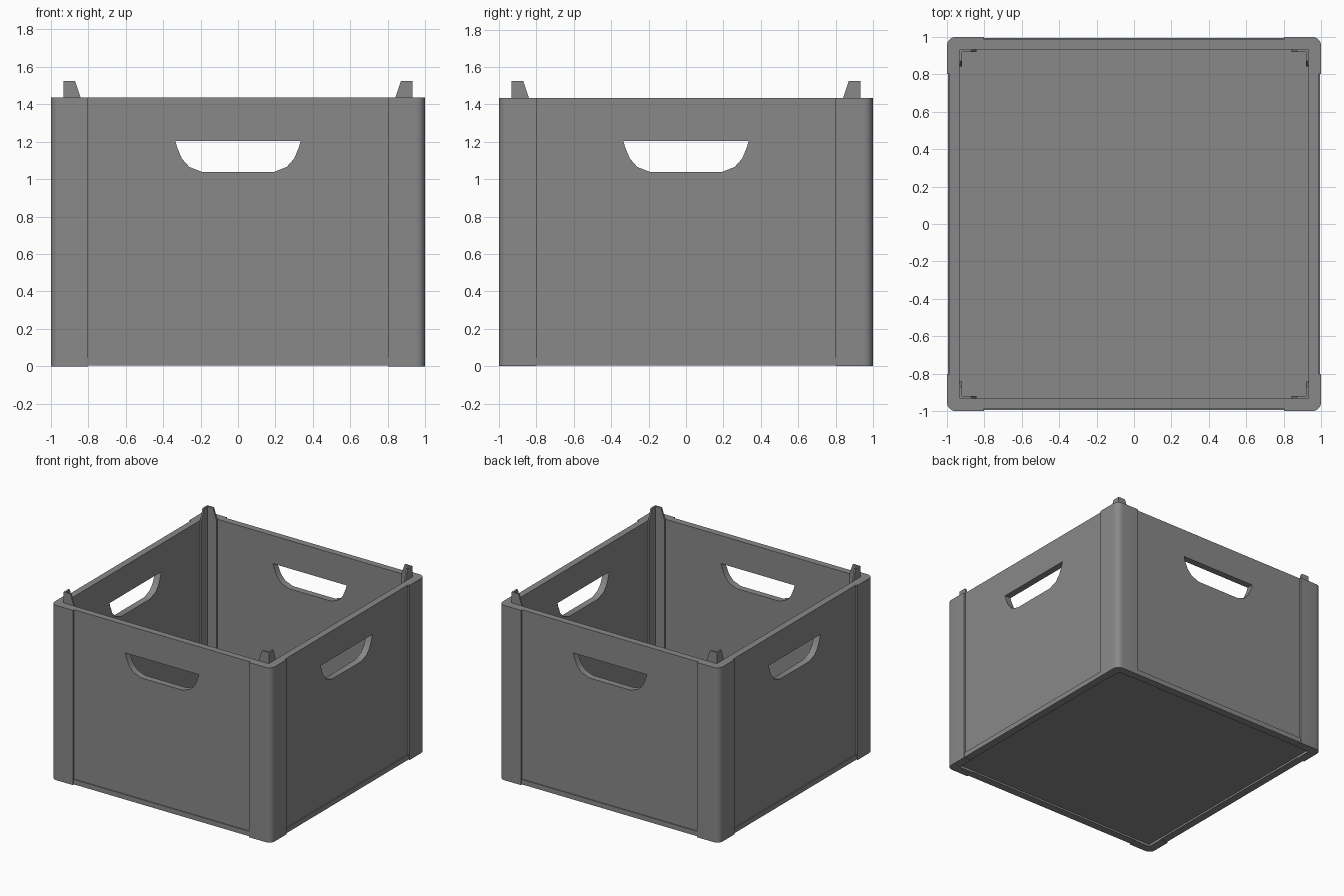
import bpy, bmesh
from math import sin, cos, pi, radians
from mathutils import Matrix, Vector

cube = bpy.data.objects.get("Cube")
if cube:
    bpy.data.objects.remove(cube, do_unlink=True)

grey = bpy.data.materials.new("mid grey plastic")
grey.use_nodes = True
colour = (0.25, 0.25, 0.25, 1)
grey.diffuse_color = colour
grey.node_tree.nodes["Principled BSDF"].inputs["Base Color"].default_value = colour

HEIGHT, OUTER, INNER, POST = 1.435, 1.0, 0.932, 0.8
FLOOR = 0.05


def prism(loops, low, high):
    """Fill outline loops (later ones are holes) and extrude from low to high."""
    bm = bmesh.new()
    edges = []
    for loop in loops:
        verts = [bm.verts.new((x, y, low)) for x, y in loop]
        edges += [bm.edges.new((v, verts[i - 1])) for i, v in enumerate(verts)]
    bmesh.ops.triangle_fill(bm, edges=edges, use_beauty=True)
    top = bmesh.ops.extrude_face_region(bm, geom=bm.faces[:])["geom"]
    bmesh.ops.translate(bm, vec=(0, 0, high - low),
                        verts=[g for g in top if isinstance(g, bmesh.types.BMVert)])
    bmesh.ops.recalc_face_normals(bm, faces=bm.faces[:])
    bmesh.ops.dissolve_limit(bm, angle_limit=0.01, verts=bm.verts[:], edges=bm.edges[:])
    return bm


def add(name, bm, matrix=Matrix()):
    mesh = bpy.data.meshes.new(name)
    bm.to_mesh(mesh)
    bm.free()
    mesh.transform(matrix)
    mesh.materials.append(grey)
    obj = bpy.data.objects.new(name, mesh)
    bpy.context.collection.objects.link(obj)
    bpy.ops.object.select_all(action="DESELECT")
    obj.select_set(True)
    bpy.context.view_layer.objects.active = obj
    bpy.ops.object.shade_smooth_by_angle(angle=radians(30))


def rect(x0, x1, y0, y1):
    return [(x0, y0), (x1, y0), (x1, y1), (x0, y1)]


def corner_bracket(a, b, end):
    """L outline in the +x +y corner, between faces a and b, arms ending at end."""
    return [(end, b), (end, a), (a, a), (a, end), (b, end), (b, b)]


# Hand hole: flat top with a faceted round underside
half = [(0.335, 1.205), (0.325, 1.17), (0.3, 1.11), (0.26, 1.065), (0.19, 1.038)]
hand_hole = half + [(-x, z) for x, z in reversed(half)]

# Rounded outer corner of a post
r = 0.05
arc = [(OUTER - r + r * cos(t), OUTER - r + r * sin(t))
       for t in (i * pi / 12 for i in range(7))]
post = [(OUTER, POST)] + arc + [(POST, OUTER), (POST, INNER), (INNER, INNER), (INNER, POST)]

sides = ["front", "left", "back", "right"]
corners = ["back_left", "back_right", "front_right", "front_left"]
for i in range(4):
    turn = Matrix.Rotation(i * pi / 2, 4, "Z")

    # Side panel, slightly recessed between the posts
    panel = prism([rect(-POST, POST, 0.02, HEIGHT), hand_hole], INNER, 0.986)
    add(sides[i] + "_panel", panel, turn @ Matrix.Rotation(pi / 2, 4, "X"))

    # Bottom rail under the panel
    add(sides[i] + "_rail", prism([rect(-POST, POST, -0.994, -INNER)], 0.005, 0.045), turn)

    # Corner post
    add(corners[i] + "_post", prism([post], 0, HEIGHT), turn)

    # Thin inner bracket rising into a tapered stacking peg
    add(corners[i] + "_bracket",
        prism([corner_bracket(0.918, INNER, 0.84)], FLOOR, HEIGHT), turn)
    peg = prism([corner_bracket(0.918, INNER, 0.84)], HEIGHT, 1.525)
    for v in peg.verts:
        if v.co.z > HEIGHT + 0.01:
            v.co.x += 0.03 if v.co.x < 0.85 else 0
            v.co.y += 0.03 if v.co.y < 0.85 else 0
    add(corners[i] + "_peg", peg, turn)

# Floor plate, set up a little from the underside
add("floor_plate", prism([rect(-INNER, INNER, -INNER, INNER)], 0.02, FLOOR))
